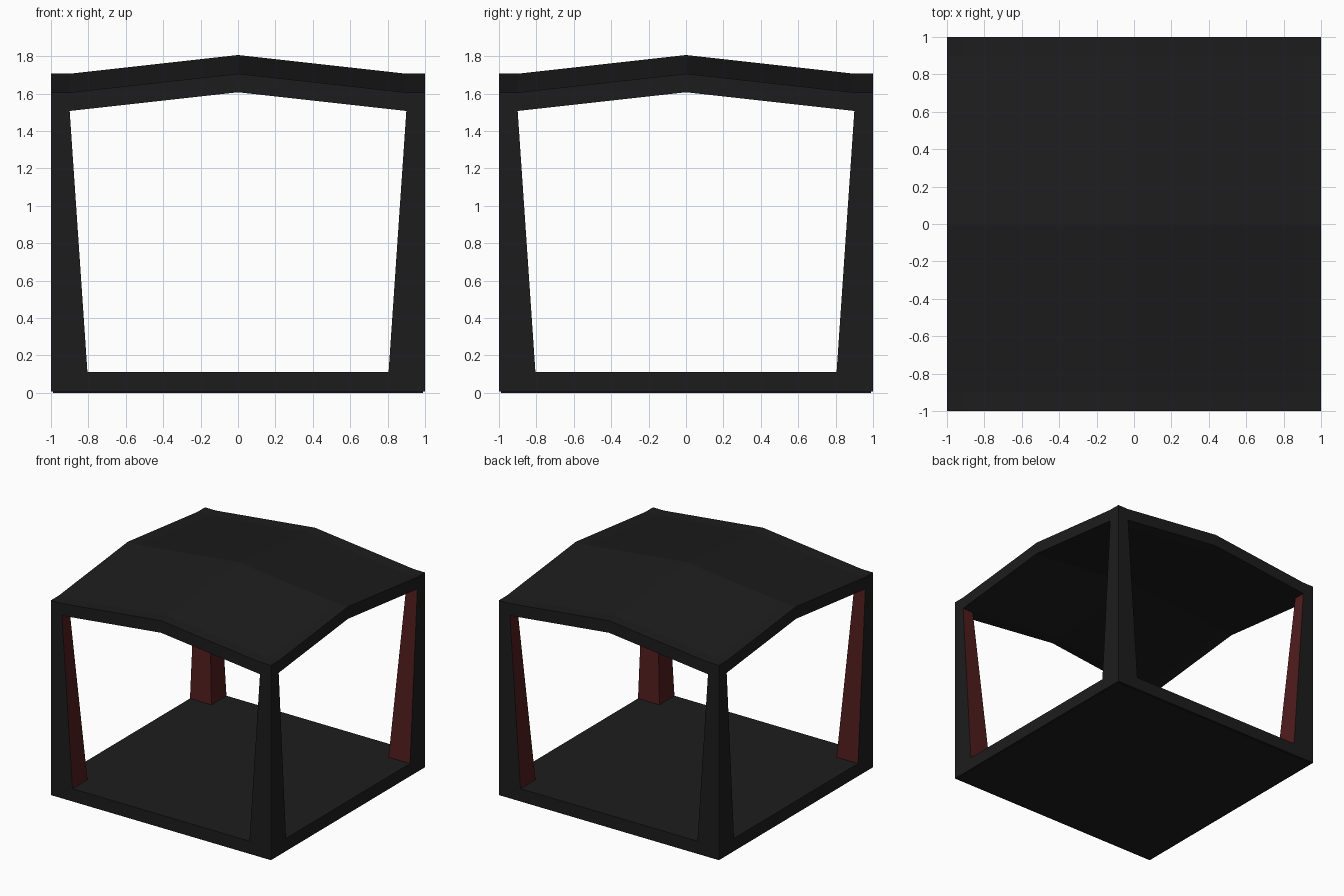
import bpy, bmesh

if "Cube" in bpy.data.objects:
    bpy.data.objects.remove(bpy.data.objects["Cube"])

def material(name, rgb):
    m = bpy.data.materials.new(name)
    m.diffuse_color = (*rgb, 1)
    m.use_nodes = True
    m.node_tree.nodes["Principled BSDF"].inputs["Base Color"].default_value = m.diffuse_color
    return m

CHARCOAL = material("charcoal", (0.012, 0.012, 0.012))
DARK_RED = material("dark red", (0.08, 0.012, 0.012))

def finish(name, bm, mats):
    bmesh.ops.recalc_face_normals(bm, faces=bm.faces)
    me = bpy.data.meshes.new(name)
    bm.to_mesh(me)
    bm.free()
    for m in mats:
        me.materials.append(m)
    ob = bpy.data.objects.new(name, me)
    bpy.context.collection.objects.link(ob)

def slab(name, half, z0, z1):
    bm = bmesh.new()
    bmesh.ops.create_cube(bm, size=1)
    for v in bm.verts:
        v.co = (v.co.x * 2 * half, v.co.y * 2 * half, z1 if v.co.z > 0 else z0)
    finish(name, bm, [CHARCOAL])

# Floor and the thin inset plate beneath it
slab("floor", 1.0, 0.006, 0.11)
slab("floor_underplate", 0.99, 0.0, 0.006)

# Tapered corner posts, red on the two inward faces
def post(name, sx, sy):
    bm = bmesh.new()
    bmesh.ops.create_cube(bm, size=1)
    # the cube's negative x and y faces become the inward faces
    for f in bm.faces:
        c = f.calc_center_median()
        f.material_index = int(c.x < -0.4 or c.y < -0.4)
    for v in bm.verts:
        top = v.co.z > 0
        inner = 0.9 if top else 0.805
        v.co = (sx * (1 if v.co.x > 0 else inner),
                sy * (1 if v.co.y > 0 else inner),
                1.507 if top else 0.11)
    finish(name, bm, [CHARCOAL, DARK_RED])

for sx, side in ((-1, "left"), (1, "right")):
    for sy, end in ((-1, "front"), (1, "back")):
        post(f"{end}_{side}_post", sx, sy)

# Roof: low pyramid-like canopy with flat corners and constant thickness
STEPS = (-1, -0.9, 0, 0.9, 1)

def rise(t):
    return 0.1 * max(0, 1 - abs(t) / 0.9)

bm = bmesh.new()
grid = [[bm.verts.new((x, y, 1.606 + rise(x) + rise(y))) for x in STEPS] for y in STEPS]
for j in range(4):
    for i in range(4):
        bm.faces.new((grid[j][i], grid[j][i + 1], grid[j + 1][i + 1], grid[j + 1][i]))
ext = bmesh.ops.extrude_face_region(bm, geom=bm.faces[:], use_keep_orig=True)
for v in ext["geom"]:
    if isinstance(v, bmesh.types.BMVert):
        v.co.z -= 0.099
finish("roof", bm, [CHARCOAL])
